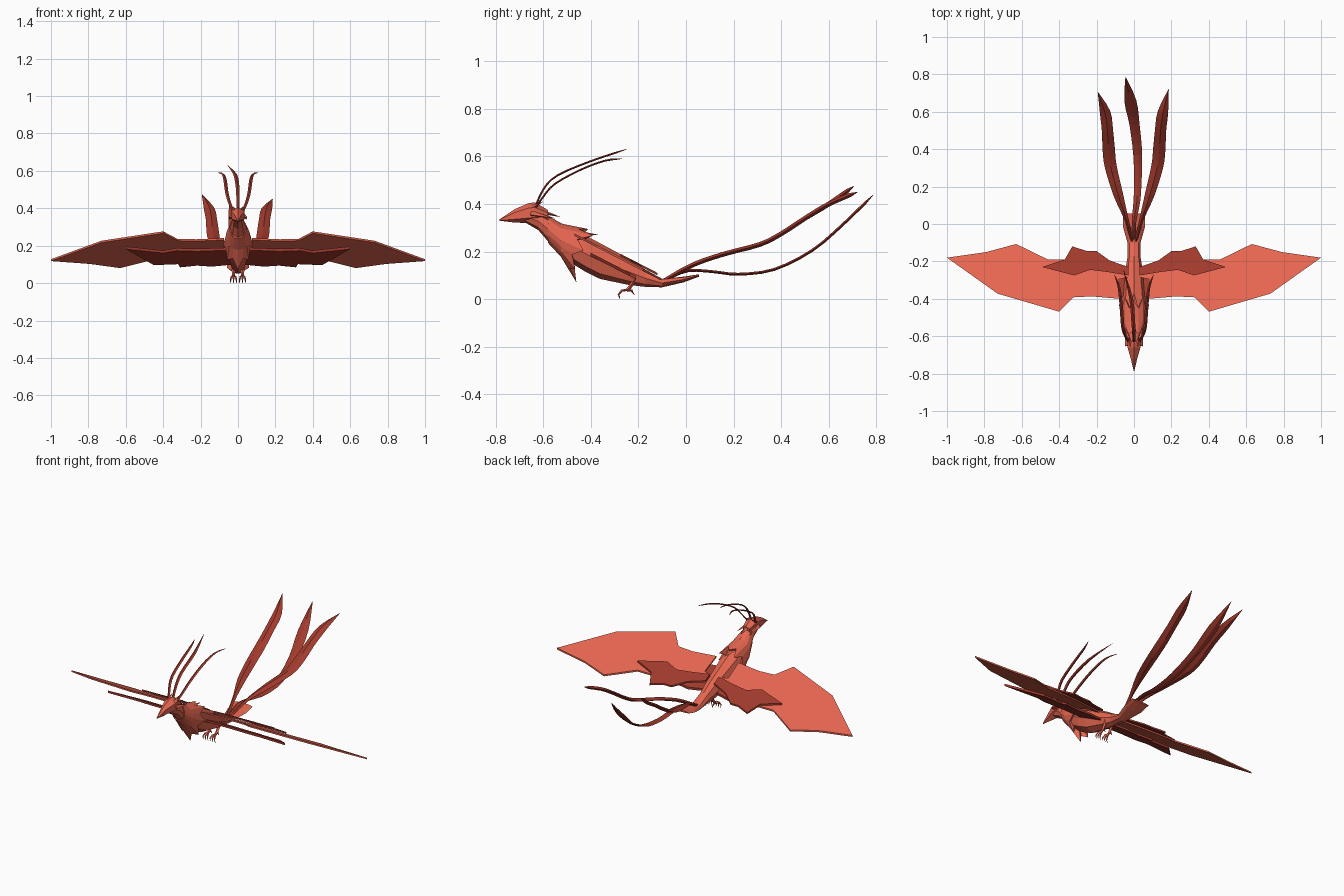
import bpy, bmesh, math
from mathutils import Vector


def material(name, rgb):
    m = bpy.data.materials.new(name)
    m.diffuse_color = (*rgb, 1)
    return m


RED = material("bright red", (0.79, 0.132, 0.08))
DARK = material("dark red", (0.36, 0.042, 0.026))


def finish(name, bm, mat):
    bmesh.ops.recalc_face_normals(bm, faces=bm.faces)
    me = bpy.data.meshes.new(name)
    bm.to_mesh(me)
    bm.free()
    me.materials.append(mat)
    ob = bpy.data.objects.new(name, me)
    bpy.context.collection.objects.link(ob)
    return ob


def loft(bm, rings):
    """Skin a list of equal rings and cap both ends."""
    vs = [[bm.verts.new(p) for p in r] for r in rings]
    n = len(vs[0])
    for a, b in zip(vs, vs[1:]):
        for i in range(n):
            j = (i + 1) % n
            bm.faces.new((a[i], a[j], b[j], b[i]))
    bm.faces.new(vs[0])
    bm.faces.new(vs[-1])


def oval(y, z, hx, hz, sides):
    return [(hx * math.sin(2 * math.pi * i / sides), y,
             z + hz * math.cos(2 * math.pi * i / sides)) for i in range(sides)]


def smooth_path(pts, steps=3):
    """Catmull-Rom curve through the points."""
    P = [Vector(p) for p in pts]
    out = []
    for i in range(len(P) - 1):
        a, b, c, d = P[max(i - 1, 0)], P[i], P[i + 1], P[min(i + 2, len(P) - 1)]
        for k in range(steps):
            t = k / steps
            out.append(0.5 * (2 * b + (c - a) * t + (2 * a - 5 * b + 4 * c - d) * t * t
                              + (3 * b - a - 3 * c + d) * t ** 3))
    return out + [P[-1]]


def ribbon(name, pts, mat, thick, steps=3):
    """Tapering feather; pts are (x, y, z, half width)."""
    bm = bmesh.new()
    pts = smooth_path(pts, steps)
    P = [Vector(p[:3]) for p in pts]
    rings = []
    for i, p in enumerate(P):
        t = (P[min(i + 1, len(P) - 1)] - P[max(i - 1, 0)]).normalized()
        side = Vector((1, 0, 0))
        side = (side - t * side.dot(t)).normalized()
        up = side.cross(t)
        w = max(pts[i][3], 0.001)
        h = min(thick, w)
        rings.append([p + side * w, p + up * h, p - side * w, p - up * h])
    loft(bm, rings)
    return finish(name, bm, mat)


def spike(bm, a, b, width, depth):
    """Four-sided spike from a to the point b."""
    a, b = Vector(a), Vector(b)
    t = (b - a).normalized()
    out = Vector((a.x, 0, a.z - 0.25))
    out = (out - t * out.dot(t)).normalized()
    side = t.cross(out)
    ring = [bm.verts.new(a + v) for v in
            (side * width, out * depth, -side * width, -out * depth)]
    tip = bm.verts.new(b)
    bm.faces.new(ring)
    for i in range(4):
        bm.faces.new((ring[i], ring[(i + 1) % 4], tip))


# Body, from neck to tail root
bm = bmesh.new()
loft(bm, [oval(*s, 8) for s in (
    (-0.68, 0.35, 0.025, 0.025), (-0.62, 0.328, 0.035, 0.038),
    (-0.55, 0.27, 0.048, 0.062), (-0.48, 0.225, 0.066, 0.074),
    (-0.42, 0.19, 0.066, 0.076), (-0.36, 0.16, 0.06, 0.075),
    (-0.24, 0.115, 0.045, 0.055), (-0.17, 0.088, 0.034, 0.036),
    (-0.10, 0.068, 0.035, 0.018), (-0.01, 0.083, 0.06, 0.012),
    (0.055, 0.10, 0.06, 0.005))])
finish("body", bm, RED)

# Head with beak
bm = bmesh.new()
loft(bm, [oval(*s, 6) for s in (
    (-0.785, 0.332, 0.002, 0.002), (-0.72, 0.35, 0.02, 0.028),
    (-0.66, 0.362, 0.04, 0.042), (-0.635, 0.365, 0.04, 0.042),
    (-0.58, 0.35, 0.025, 0.025))])
# Feather points behind the head
for s in (-1, 1):
    spike(bm, (0.03 * s, -0.65, 0.36), (0.045 * s, -0.55, 0.34), 0.02, 0.012)
    spike(bm, (0.02 * s, -0.65, 0.385), (0.025 * s, -0.60, 0.41), 0.015, 0.01)
spike(bm, (0, -0.65, 0.38), (0, -0.525, 0.345), 0.03, 0.015)
finish("head", bm, RED)

# Flared collar with a zigzag hem of feather points
half = [(0, -0.41, 0.295), (0.05, -0.39, 0.268), (0.08, -0.43, 0.205),
        (0.058, -0.465, 0.125), (0, -0.46, 0.07)]
tips = [Vector(p) for p in half + [(-x, y, z) for x, y, z in half[3:0:-1]]]
neck = [Vector(p) for p in oval(-0.58, 0.295, 0.045, 0.058, 16)]
breast = oval(-0.525, 0.248, 0.066, 0.07, 16)
hem = []
for i in range(8):
    middle = (tips[i] + tips[(i + 1) % 8]) / 2
    hem += [tips[i], middle.lerp(Vector(breast[2 * i + 1]), 0.4)]
bm = bmesh.new()
inner = [p.lerp(Vector((0, -0.48, 0.225)), 0.5) for p in hem]
loft(bm, [neck, breast, hem, inner])
spike(bm, (0, -0.47, 0.28), (0, -0.365, 0.27), 0.03, 0.012)
finish("collar_feathers", bm, RED)


def wing(name, outline, mat, z0, thick):
    """Mirrored pair of flat slabs, sloping down toward the back."""
    for s, side in ((1, "right"), (-1, "left")):
        bm = bmesh.new()
        f = bm.faces.new([bm.verts.new((x * s, y, z0 - 0.515 * y - thick / 2))
                          for x, y in outline])
        ext = bmesh.ops.extrude_face_region(bm, geom=[f], use_keep_orig=True)
        vs = [g for g in ext["geom"] if isinstance(g, bmesh.types.BMVert)]
        bmesh.ops.translate(bm, verts=vs, vec=(0, 0, thick))
        finish(side + "_" + name, bm, mat)


# Wings: main, lower covert, upper covert
wing("main_wing", [
    (0.075, -0.40), (0.225, -0.387), (0.325, -0.392),
    (0.40, -0.469), (0.73, -0.372), (1.0, -0.18), (0.79, -0.15),
    (0.63, -0.107), (0.46, -0.19), (0.35, -0.19), (0.2, -0.215),
    (0.03, -0.26), (0.03, -0.285), (0.08, -0.295)], RED, 0.030, 0.01)
wing("lower_covert", [
    (0.055, -0.39), (0.22, -0.378), (0.33, -0.385), (0.40, -0.36),
    (0.60, -0.402), (0.45, -0.235), (0.32, -0.245), (0.31, -0.212),
    (0.22, -0.23), (0.14, -0.22), (0.03, -0.24), (0.03, -0.28),
    (0.045, -0.295)], DARK, -0.018, 0.014)
wing("upper_covert", [
    (0.03, -0.275), (0.14, -0.257), (0.235, -0.245), (0.32, -0.275),
    (0.49, -0.23), (0.37, -0.19), (0.33, -0.12), (0.25, -0.145),
    (0.20, -0.145), (0.13, -0.195), (0.03, -0.23)], DARK, 0.044, 0.01)

# Long tail feathers
ribbon("middle_tail_feather", [
    (0, -0.08, 0.085, 0.010), (0, 0.01, 0.12, 0.012), (0.015, 0.12, 0.115, 0.018),
    (0.02, 0.22, 0.105, 0.02), (0.02, 0.37, 0.125, 0.024),
    (0.003, 0.53, 0.205, 0.027), (-0.02, 0.66, 0.315, 0.032),
    (-0.045, 0.785, 0.437, 0.001)], DARK, 0.006)
for s, side, tip in ((1, "right", (0.185, 0.72, 0.45)), (-1, "left", (0.193, 0.705, 0.475))):
    path = [(0.01, -0.09, 0.08, 0.008), (0.042, 0.03, 0.145, 0.012),
            (0.085, 0.16, 0.19, 0.026), (0.125, 0.31, 0.23, 0.032),
            (0.135, 0.40, 0.275, 0.033), (0.142, 0.50, 0.34, 0.03),
            (0.155, 0.60, 0.40, 0.028), (*tip, 0.001)]
    ribbon(side + "_tail_feather", [(x * s, y, z, w) for x, y, z, w in path],
           DARK, 0.010)

# Crest strands
ribbon("middle_crest_strand", [
    (0, -0.64, 0.37, 0.008), (0, -0.60, 0.46, 0.009), (-0.003, -0.54, 0.52, 0.01),
    (-0.015, -0.40, 0.58, 0.01), (-0.055, -0.25, 0.63, 0.001)], DARK, 0.004)
for s, side in ((1, "right"), (-1, "left")):
    ribbon(side + "_crest_strand", [(x * s, y, z, w) for x, y, z, w in (
        (0.02, -0.64, 0.37, 0.007), (0.045, -0.60, 0.43, 0.008),
        (0.06, -0.55, 0.485, 0.009), (0.068, -0.44, 0.545, 0.009),
        (0.08, -0.34, 0.582, 0.007), (0.105, -0.27, 0.59, 0.001))], DARK, 0.004)

# Legs with curved claws
for s, side in ((1, "right"), (-1, "left")):
    x = 0.024 * s
    ribbon(side + "_leg", [(x, -0.21, 0.09, 0.012), (x, -0.24, 0.045, 0.008),
                           (x, -0.25, 0.035, 0.007)], RED, 0.008, 1)
    for k in (-1, 0, 1):
        ribbon(side + "_front_claw", [
            (x, -0.245, 0.04, 0.005), (x + 0.010 * k, -0.27, 0.036, 0.005),
            (x + 0.015 * k, -0.283, 0.02, 0.004),
            (x + 0.016 * k, -0.277, 0.0, 0.001)], RED, 0.005, 1)
    ribbon(side + "_rear_claw", [
        (x, -0.25, 0.04, 0.005), (x, -0.228, 0.036, 0.005),
        (x, -0.217, 0.018, 0.001)], RED, 0.005, 1)
